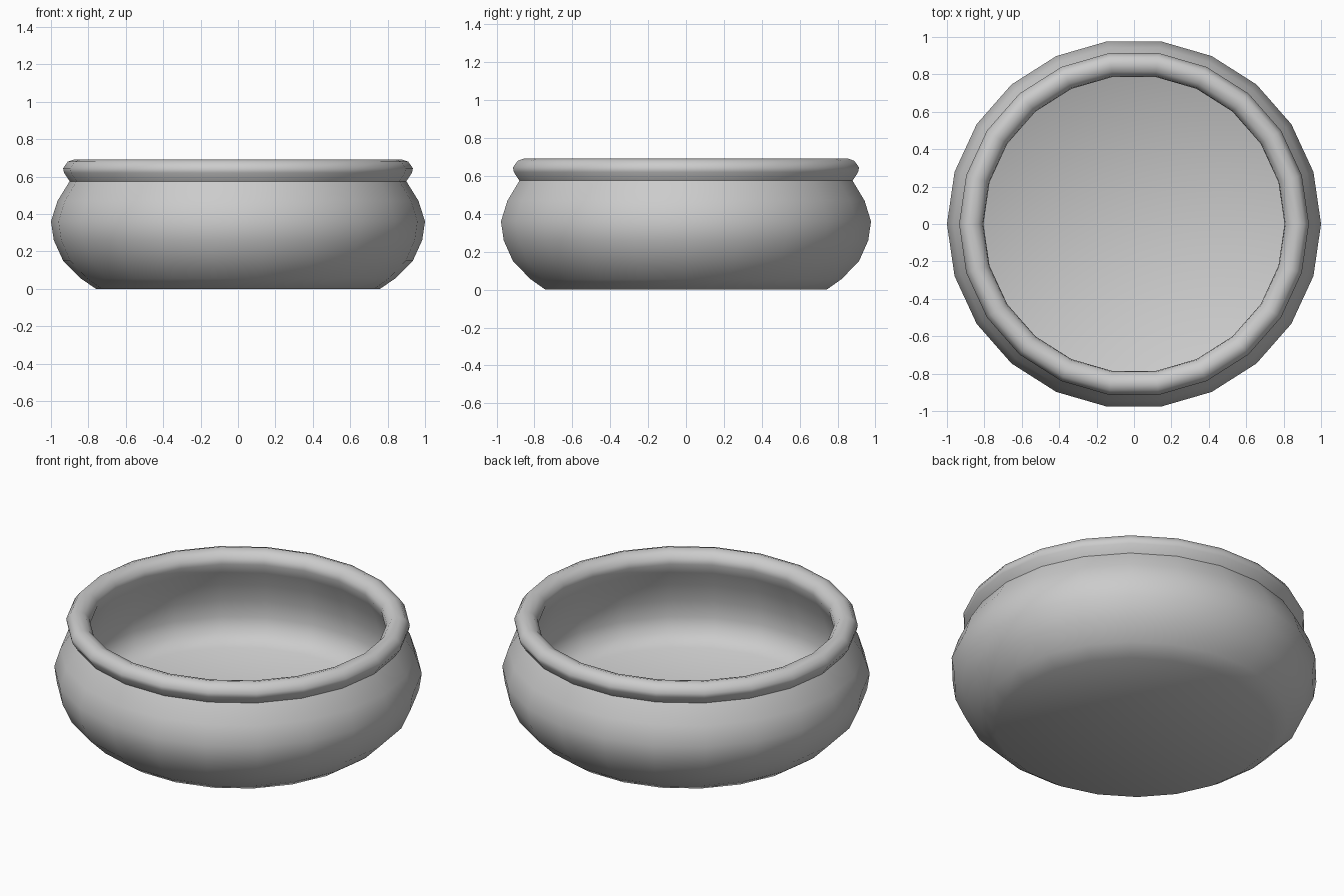
import bpy, bmesh, math

if "Cube" in bpy.data.objects:
    bpy.data.objects.remove(bpy.data.objects["Cube"])

SEGMENTS = 22


def lathe(name, profile, y_scale=1.0):
    """Spin an (r, z) profile around z; the end points on the axis become poles."""
    bm = bmesh.new()
    verts = [bm.verts.new((r, 0, z)) for r, z in profile]
    edges = [bm.edges.new(pair) for pair in zip(verts, verts[1:])]
    bmesh.ops.spin(bm, geom=verts + edges, axis=(0, 0, 1), cent=(0, 0, 0),
                   angle=math.tau, steps=SEGMENTS, use_duplicate=False)
    bmesh.ops.remove_doubles(bm, verts=bm.verts, dist=1e-4)
    bmesh.ops.scale(bm, vec=(1, y_scale, 1), verts=bm.verts)
    bmesh.ops.recalc_face_normals(bm, faces=bm.faces)
    mesh = bpy.data.meshes.new(name)
    bm.to_mesh(mesh)
    bm.free()
    obj = bpy.data.objects.new(name, mesh)
    bpy.context.collection.objects.link(obj)
    bpy.ops.object.select_all(action='DESELECT')
    obj.select_set(True)
    bpy.context.view_layer.objects.active = obj
    bpy.ops.object.shade_smooth_by_angle(angle=math.radians(55))
    return obj


# Rounded outer wall, from base centre up to the crease under the rim
outer_wall = [(0, 0), (0.76, 0), (0.84, 0.055), (0.935, 0.15), (0.985, 0.26),
              (1.0, 0.36), (0.965, 0.47), (0.90, 0.575)]
# Rolled rim
rim = [(0.93, 0.62), (0.935, 0.645), (0.91, 0.68), (0.875, 0.692),
       (0.835, 0.68), (0.81, 0.65), (0.805, 0.62)]
# Hollow inside and floor
inner_wall = [(0.83, 0.56), (0.87, 0.47), (0.90, 0.36), (0.905, 0.26),
              (0.88, 0.18), (0.80, 0.125), (0, 0.12)]

lathe("bowl", outer_wall + rim + inner_wall, 0.987)
